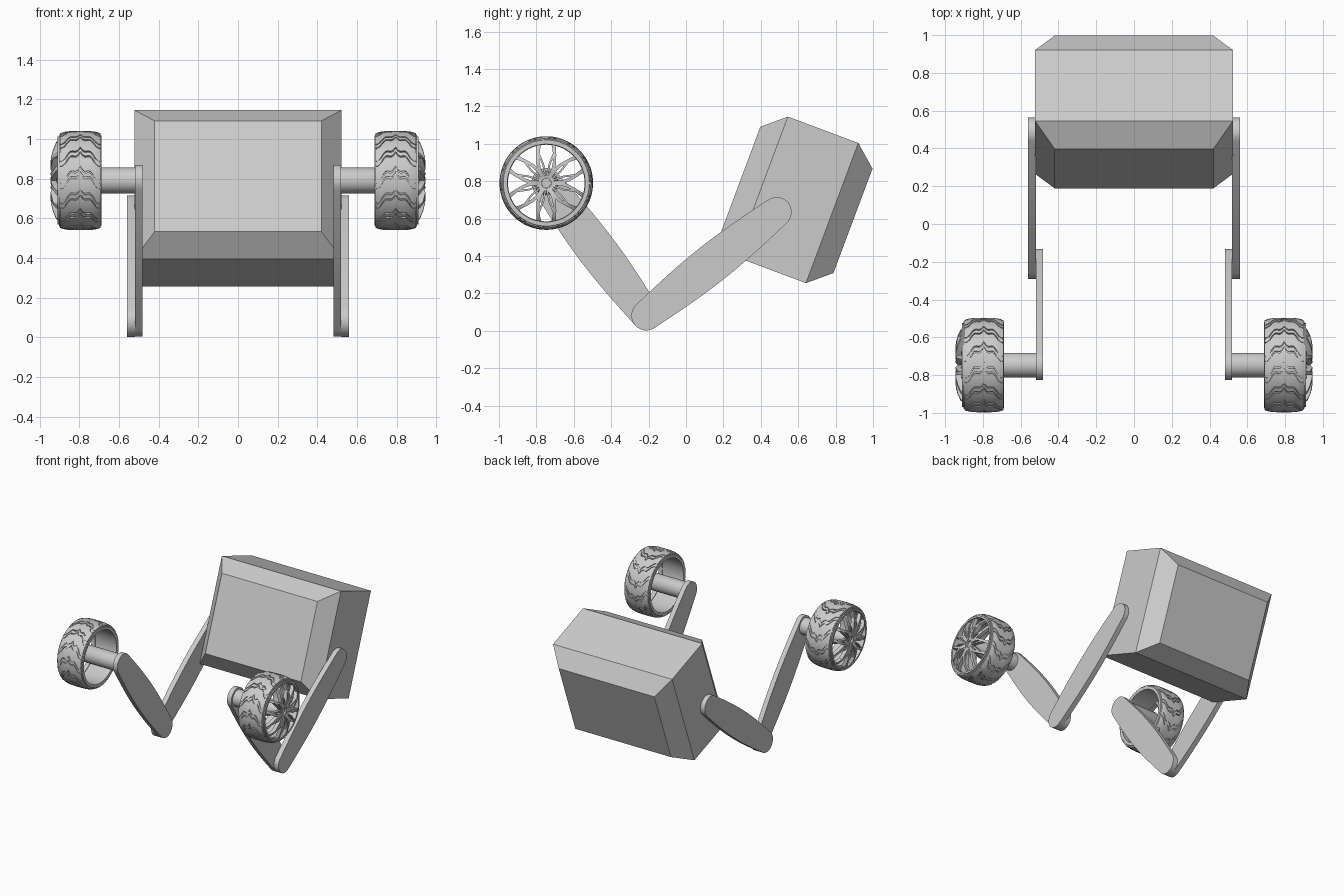
import bpy
import bmesh
from math import sin, cos, pi, atan2, radians
from mathutils import Vector

cube = bpy.data.objects.get("Cube")
if cube:
    bpy.data.objects.remove(cube)

grey = bpy.data.materials.new("light grey")
GREY = (0.6, 0.6, 0.6, 1)
grey.use_nodes = True
grey.diffuse_color = GREY
grey.node_tree.nodes["Principled BSDF"].inputs["Base Color"].default_value = GREY

SHOULDER, ELBOW, AXLE = (0.485, 0.635), (-0.212, 0.082), (-0.747, 0.79)


def loft(bm, rings, loop=False):
    """Bridge rings of points; cap the ends or join them in a loop."""
    vs = [[bm.verts.new(p) for p in ring] for ring in rings]
    n = len(vs[0])
    pairs = list(zip(vs, vs[1:])) + ([(vs[-1], vs[0])] if loop else [])
    for a, b in pairs:
        for i in range(n):
            j = (i + 1) % n
            bm.faces.new((a[i], a[j], b[j], b[i]))
    if not loop:
        bm.faces.new(vs[0])
        bm.faces.new(vs[-1])


def finish(bm, name, smooth=None):
    bmesh.ops.recalc_face_normals(bm, faces=bm.faces)
    me = bpy.data.meshes.new(name)
    bm.to_mesh(me)
    bm.free()
    me.materials.append(grey)
    if smooth:
        me.shade_smooth()
        me.set_sharp_from_angle(angle=radians(smooth))
    ob = bpy.data.objects.new(name, me)
    bpy.context.collection.objects.link(ob)


def polar(s, x, r, a):
    """Point around the wheel axle, on side s."""
    return (s * x, AXLE[0] + r * cos(a), AXLE[1] + r * sin(a))


def lathe(bm, s, profile, n=64, loop=True):
    loft(bm, [[polar(s, x, r, 2 * pi * i / n) for i in range(n)]
              for x, r in profile], loop)


def arm(name, s, a, b, x0, x1):
    """Flat link with round ends and gently swollen sides."""
    a, b = Vector(a), Vector(b)
    d = b - a
    base = atan2(d.y, d.x)
    outline = []
    for start, end, turn in ((a, b, -pi / 2), (b, a, pi / 2)):
        side = Vector((cos(base + turn), sin(base + turn)))
        for i in range(17):
            t = i / 16
            outline.append(start.lerp(end, t) + side * (0.08 + 0.025 * sin(pi * t)))
        for i in range(1, 12):
            ang = base + turn + pi * i / 12
            outline.append(end + 0.08 * Vector((cos(ang), sin(ang))))
    bm = bmesh.new()
    loft(bm, [[(s * x, p.x, p.y) for p in outline] for x in (x0, x1)])
    finish(bm, name, 40)


# Tilted body with bevelled front and back
bm = bmesh.new()
tilt = radians(20.5)
rings = []
for v, hx, hu in ((-0.32, 0.42, 0.298), (-0.201, 0.523, 0.4),
                  (0.201, 0.523, 0.4), (0.32, 0.42, 0.298)):
    rings.append([(x * hx, 0.593 + v * cos(tilt) + u * hu * sin(tilt),
                   0.70 - v * sin(tilt) + u * hu * cos(tilt))
                  for x, u in ((-1, -1), (1, -1), (1, 1), (-1, 1))])
loft(bm, rings)
finish(bm, "body")


def bulge(r):
    """Outward position of the spoke face at radius r."""
    return 0.915 + 0.03 * sin(pi * min(1, r / 0.2)) - (0.02 if r > 0.2 else 0)


def spoke(bm, s, path):
    """Bar following (radius, angle, half width) points."""
    rings = []
    for r, a, w in path:
        x = bulge(r)
        da = w / r
        rings.append([polar(s, x, r, a - da), polar(s, x, r, a + da),
                      polar(s, x - 0.03, r, a + da), polar(s, x - 0.03, r, a - da)])
    loft(bm, rings)


def lug(bm, s, a0, half):
    """Chevron tread block wrapped across the tyre."""
    rings = []
    for i in range(17):
        u = i / 8 - 1
        a = a0 + 0.32 * abs(u) + 0.05 * sin(3 * pi * abs(u))
        r = 0.25 - 0.012 * u ** 4
        x = 0.795 + 0.103 * u
        steps = [a + half * k / 2 for k in (-2, -1, 0, 1, 2)]
        rings.append([polar(s, x, r, t) for t in steps]
                     + [polar(s, x, r - 0.014, t) for t in reversed(steps)])
    loft(bm, rings)


for s, side in ((1, "left"), (-1, "right")):
    arm(side + "_upper_arm", s, SHOULDER, ELBOW, 0.52, 0.56)
    arm(side + "_forearm", s, ELBOW, AXLE, 0.482, 0.52)

    # Axle running out to the hub
    bm = bmesh.new()
    lathe(bm, s, ((0.5, 0.065), (0.8, 0.065), (0.86, 0.04), (0.9, 0.04)), 40, False)
    finish(bm, side + "_axle", 30)

    # Hollow tyre carcass
    bm = bmesh.new()
    lathe(bm, s, ((0.688, 0.205), (0.688, 0.226), (0.705, 0.239), (0.795, 0.243),
                  (0.885, 0.239), (0.902, 0.23), (0.902, 0.222), (0.88, 0.21)))
    finish(bm, side + "_tyre", 35)

    # Tread blocks
    bm = bmesh.new()
    pitch = 2 * pi / 14
    for k in range(14):
        lug(bm, s, k * pitch, pitch * 0.33)
        lug(bm, s, (k + 0.5) * pitch, pitch * 0.09)
    finish(bm, side + "_tread", 35)

    # Rim lip, hub ring and cap
    bm = bmesh.new()
    lathe(bm, s, ((0.875, 0.205), (0.875, 0.222), (0.91, 0.222), (0.91, 0.208)))
    lathe(bm, s, ((0.885, 0.026), (0.885, 0.04), (0.928, 0.04), (0.928, 0.026)), 24)
    lathe(bm, s, ((0.88, 0.028), (0.915, 0.028)), 6, False)
    finish(bm, side + "_rim", 35)

    # Six forked spokes
    bm = bmesh.new()
    for k in range(6):
        a = k * pi / 3
        spoke(bm, s, [(0.036, a, 0.012), (0.065, a, 0.013), (0.1, a, 0.018)])
        for m in (-1, 1):
            spoke(bm, s, [(0.085, a + m * 0.06, 0.010), (0.12, a + m * 0.14, 0.009),
                          (0.16, a + m * 0.24, 0.009), (0.195, a + m * 0.31, 0.011),
                          (0.215, a + m * 0.34, 0.015)])
            spoke(bm, s, [(0.04, a + m * 0.4, 0.005), (0.1, a + m * 0.36, 0.005),
                          (0.16, a + m * 0.27, 0.006)])
    finish(bm, side + "_spokes", 35)
